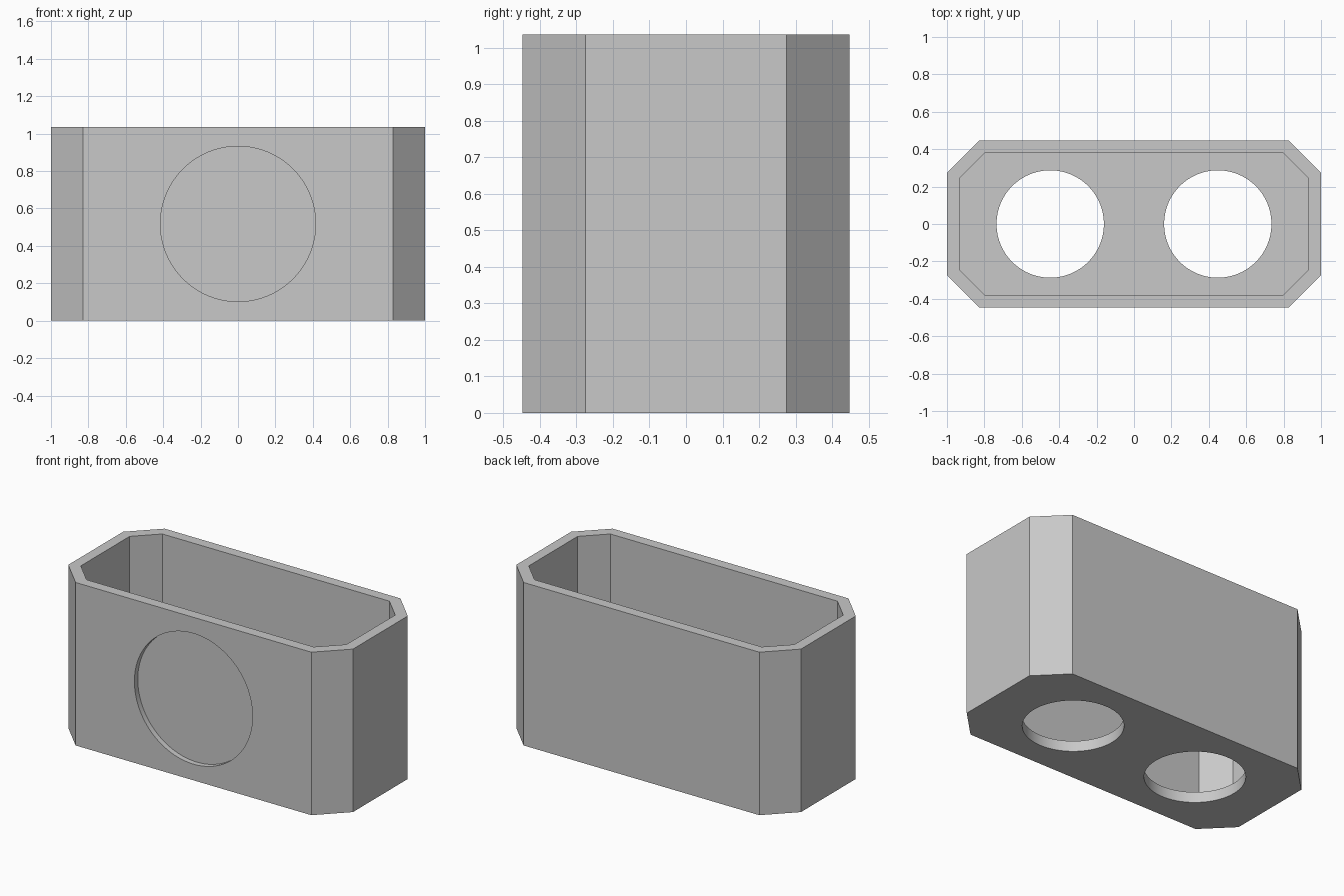
import bpy, bmesh, math
from mathutils import Matrix

if "Cube" in bpy.data.objects:
    bpy.data.objects.remove(bpy.data.objects["Cube"])

grey = bpy.data.materials.new("light grey")
grey.diffuse_color = (0.58, 0.58, 0.58, 1)
grey.use_nodes = True
grey.node_tree.nodes["Principled BSDF"].inputs["Base Color"].default_value = grey.diffuse_color

HX, HY, H = 1.0, 0.447, 1.035   # outer half sizes and height
WALL = 0.067                    # wall and floor thickness


def make_object(name, bm):
    bmesh.ops.recalc_face_normals(bm, faces=bm.faces)
    mesh = bpy.data.meshes.new(name)
    bm.to_mesh(mesh)
    bm.free()
    mesh.materials.append(grey)
    obj = bpy.data.objects.new(name, mesh)
    bpy.context.collection.objects.link(obj)
    return obj


def chamfered_prism(name, hx, hy, cut, z0, z1):
    """Upright box with its four vertical corners cut at 45 degrees."""
    quarter = [(hx, hy - cut), (hx - cut, hy)]
    pts = (quarter + [(-x, y) for x, y in reversed(quarter)]
           + [(-x, -y) for x, y in quarter]
           + [(x, -y) for x, y in reversed(quarter)])
    bm = bmesh.new()
    base = bm.faces.new([bm.verts.new((x, y, z0)) for x, y in pts])
    ext = bmesh.ops.extrude_face_region(bm, geom=[base], use_keep_orig=True)
    top = [v for v in ext["geom"] if isinstance(v, bmesh.types.BMVert)]
    bmesh.ops.translate(bm, verts=top, vec=(0, 0, z1 - z0))
    return make_object(name, bm)


def cylinder(name, radius, depth, loc, rot_x=0.0):
    bm = bmesh.new()
    bmesh.ops.create_cone(
        bm, cap_ends=True, segments=96, radius1=radius, radius2=radius, depth=depth,
        matrix=Matrix.Translation(loc) @ Matrix.Rotation(rot_x, 4, 'X'))
    return make_object(name, bm)


# Outer body
body = chamfered_prism("container", HX, HY, 0.172, 0, H)

# Cutters: open cavity, two floor holes, shallow round recess on the front
cutters = [chamfered_prism("cavity", HX - WALL, HY - WALL, 0.135, WALL, H + 0.2)]
for side in (-1, 1):
    cutters.append(cylinder("floor_hole", 0.287, 0.3, (side * 0.448, 0, 0)))
RECESS = 0.034
cutters.append(cylinder("front_recess", 0.415, 0.2,
                        (0, -HY + RECESS - 0.1, H / 2), math.pi / 2))

bpy.context.view_layer.objects.active = body
for cutter in cutters:
    mod = body.modifiers.new(cutter.name, 'BOOLEAN')
    mod.operation = 'DIFFERENCE'
    mod.solver = 'EXACT'
    mod.object = cutter
    bpy.ops.object.modifier_apply(modifier=mod.name)
    bpy.data.objects.remove(cutter)

# Round hole walls are smooth, all corners stay sharp
bpy.ops.object.select_all(action='DESELECT')
body.select_set(True)
bpy.ops.object.shade_smooth_by_angle(angle=math.radians(30))
